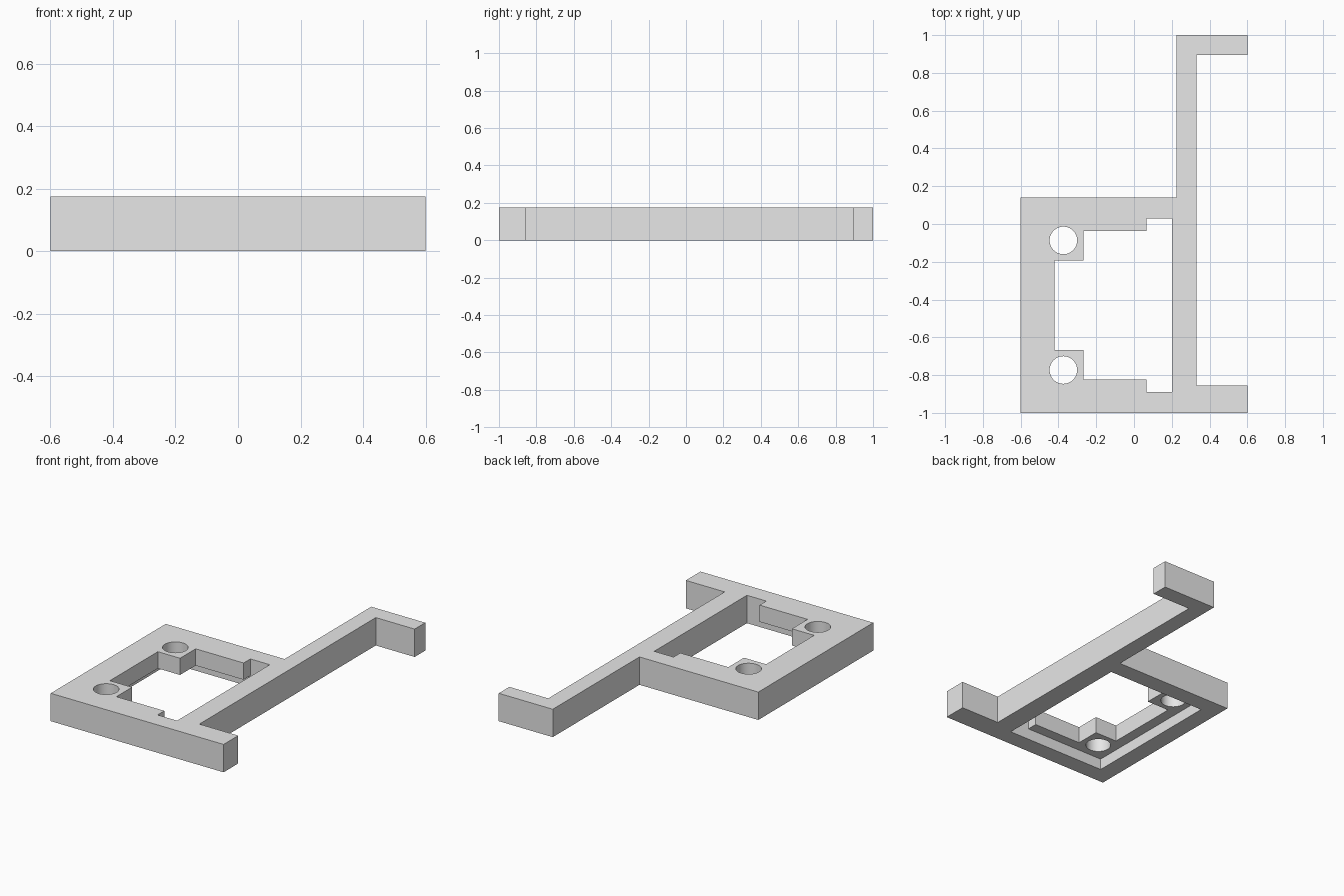
import bpy
import bmesh
import math

cube = bpy.data.objects.get("Cube")
if cube:
    bpy.data.objects.remove(cube, do_unlink=True)

HEIGHT = 0.175
RECESS = 0.07
MID_Y = -0.43          # symmetry line of the frame opening

grey = bpy.data.materials.new("light grey")
grey.use_nodes = True
grey.diffuse_color = (0.8, 0.8, 0.8, 1)
grey.node_tree.nodes["Principled BSDF"].inputs["Base Color"].default_value = (0.8, 0.8, 0.8, 1)


def prism(name, outline, z0, z1):
    """Extrude a counter-clockwise xy outline from z0 to z1."""
    bm = bmesh.new()
    face = bm.faces.new([bm.verts.new((x, y, z0)) for x, y in outline])
    top = bmesh.ops.extrude_face_region(bm, geom=[face])["geom"]
    verts = [v for v in top if isinstance(v, bmesh.types.BMVert)]
    bmesh.ops.translate(bm, verts=verts, vec=(0, 0, z1 - z0))
    bmesh.ops.recalc_face_normals(bm, faces=bm.faces)
    mesh = bpy.data.meshes.new(name)
    bm.to_mesh(mesh)
    bm.free()
    mesh.materials.append(grey)
    obj = bpy.data.objects.new(name, mesh)
    bpy.context.collection.objects.link(obj)
    return obj


def cut(target, cutter):
    """Subtract the cutter from the target and discard it."""
    bpy.context.view_layer.objects.active = target
    mod = target.modifiers.new("cut", "BOOLEAN")
    mod.operation = "DIFFERENCE"
    mod.solver = "EXACT"
    mod.object = cutter
    bpy.ops.object.modifier_apply(modifier=mod.name)
    bpy.data.objects.remove(cutter, do_unlink=True)


# Frame, long spine and the two end feet as one outline
bracket = prism("bracket", [
    (-0.6, -1), (0.6, -1), (0.6, -0.855), (0.33, -0.855), (0.33, 0.895),
    (0.6, 0.895), (0.6, 1), (0.225, 1), (0.225, 0.14), (-0.6, 0.14)], 0, HEIGHT)

# Shallow rectangular pocket in the underside
cut(bracket, prism("underside_pocket", [
    (-0.49, -0.89), (0.2, -0.89), (0.2, 0.03), (-0.49, 0.03)], -0.1, RECESS))

# Window with corner bosses and end notches, mirrored about its middle
half = [(0.2, 0.46), (0.065, 0.46), (0.065, 0.393), (-0.268, 0.393),
        (-0.268, 0.238), (-0.422, 0.238)]
window = [(x, MID_Y + d) for x, d in half] + [(x, MID_Y - d) for x, d in reversed(half)]
cut(bracket, prism("window", window, -0.1, HEIGHT + 0.1))

# Screw holes through the bosses
for side in (-1, 1):
    ring = [(-0.374 + 0.073 * math.cos(a), MID_Y + side * 0.343 + 0.073 * math.sin(a))
            for a in (math.tau * i / 48 for i in range(48))]
    cut(bracket, prism("screw_hole", ring, -0.1, HEIGHT + 0.1))

bpy.ops.object.select_all(action="DESELECT")
bracket.select_set(True)
bpy.context.view_layer.objects.active = bracket
bpy.ops.object.shade_smooth_by_angle(angle=math.radians(30))
